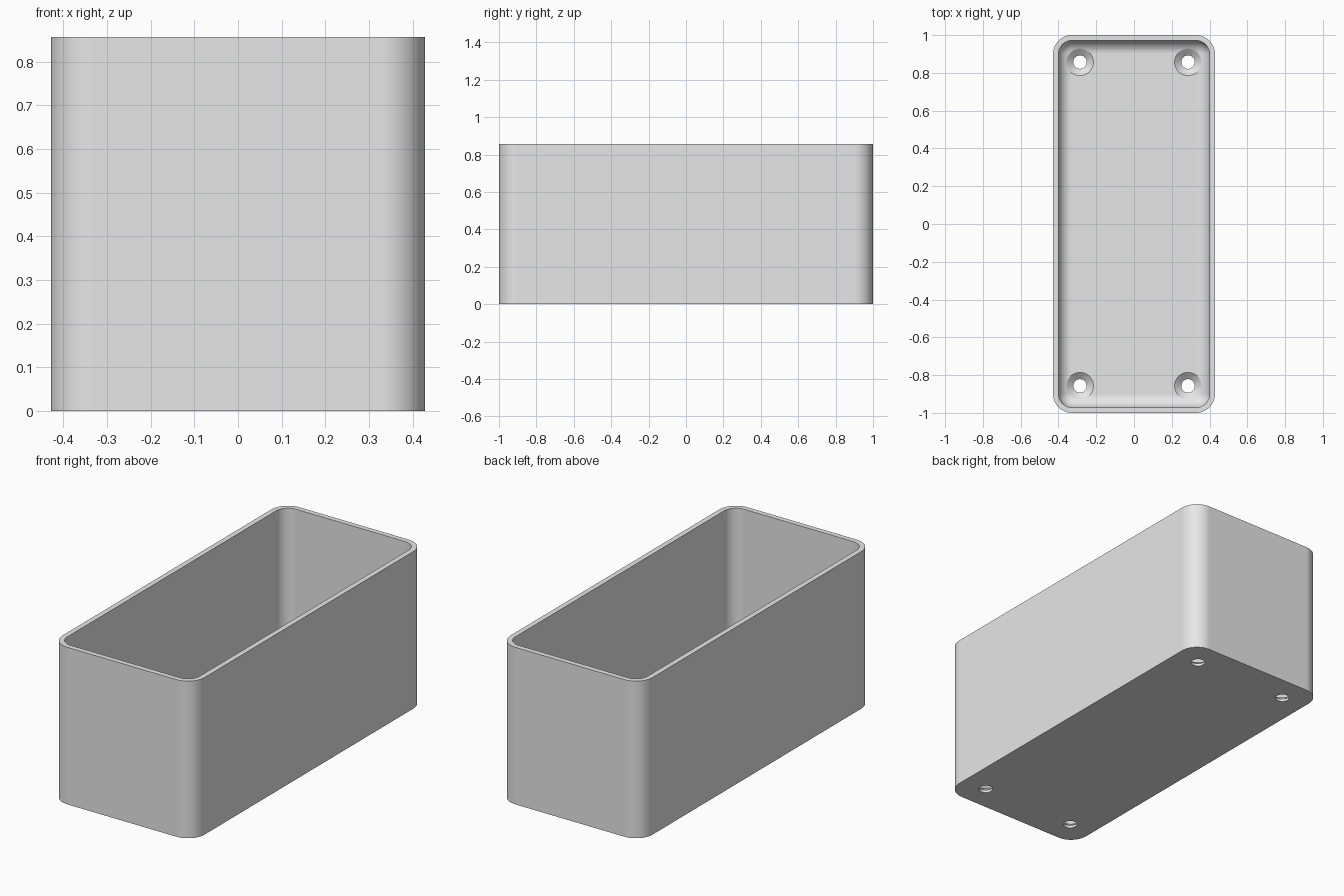
import bpy, bmesh, math

if "Cube" in bpy.data.objects:
    bpy.data.objects.remove(bpy.data.objects["Cube"], do_unlink=True)

HALF_X, HALF_Y, HEIGHT = 0.4286, 1.0, 0.857
WALL, FLOOR, CORNER = 0.0286, 0.043, 0.1
FILLET = CORNER - WALL
HOLE_X, HOLE_Y, HOLE_R, SINK_R = 0.286, 0.857, 0.0357, 0.0714
STEPS = 12

grey = bpy.data.materials.new("light grey plastic")
grey.use_nodes = True
colour = (0.8, 0.8, 0.8, 1)
grey.diffuse_color = colour
grey.node_tree.nodes["Principled BSDF"].inputs["Base Color"].default_value = colour


def make_object(name, bm):
    bmesh.ops.recalc_face_normals(bm, faces=bm.faces)
    mesh = bpy.data.meshes.new(name)
    bm.to_mesh(mesh)
    bm.free()
    mesh.materials.append(grey)
    obj = bpy.data.objects.new(name, mesh)
    bpy.context.collection.objects.link(obj)
    return obj


def rounded_ring(bm, inset, z):
    """Loop of vertices around a rounded rectangle, drawn in by inset."""
    radius = max(CORNER - inset, 0.002)
    cx, cy = HALF_X - inset - radius, HALF_Y - inset - radius
    ring = []
    for quarter, (sx, sy) in enumerate([(1, 1), (-1, 1), (-1, -1), (1, -1)]):
        for i in range(STEPS + 1):
            a = math.pi / 2 * (quarter + i / STEPS)
            ring.append(bm.verts.new((sx * cx + radius * math.cos(a),
                                      sy * cy + radius * math.sin(a), z)))
    return ring


def round_ring(bm, radius, z, x, y, sides=40):
    return [bm.verts.new((x + radius * math.cos(2 * math.pi * i / sides),
                          y + radius * math.sin(2 * math.pi * i / sides), z))
            for i in range(sides)]


def skin(bm, rings):
    """Bridge successive rings and cap both ends."""
    for a, b in zip(rings, rings[1:]):
        for i in range(len(a)):
            j = (i + 1) % len(a)
            bm.faces.new((a[i], a[j], b[j], b[i]))
    bm.faces.new(rings[0])
    bm.faces.new(rings[-1])


# Open box: outer wall, rim, inner wall, then the curve into the floor
bm = bmesh.new()
profile = [(0, 0), (0, HEIGHT), (WALL, HEIGHT)]
for i in range(STEPS + 1):
    a = math.pi / 2 * i / STEPS
    profile.append((WALL + FILLET * (1 - math.cos(a)),
                    FLOOR + FILLET * (1 - math.sin(a))))
skin(bm, [rounded_ring(bm, inset, z) for inset, z in profile])
box = make_object("open_box", bm)

# Countersunk screw holes, one in each floor corner
bm = bmesh.new()
for x in (-HOLE_X, HOLE_X):
    for y in (-HOLE_Y, HOLE_Y):
        skin(bm, [round_ring(bm, r, z, x, y) for r, z in (
            (HOLE_R, -0.05), (HOLE_R, FLOOR / 3),
            (SINK_R, FLOOR), (SINK_R, FLOOR + 0.03))])
cutter = make_object("screw_hole_cutter", bm)
cutter.hide_render = True

bpy.ops.object.select_all(action="DESELECT")
bpy.context.view_layer.objects.active = box
box.select_set(True)
cut = box.modifiers.new("screw holes", "BOOLEAN")
cut.operation = "DIFFERENCE"
cut.solver = "EXACT"
cut.object = cutter
bpy.ops.object.modifier_apply(modifier=cut.name)
bpy.data.objects.remove(cutter, do_unlink=True)

# Smooth corners, crisp rim, flat walls
bpy.ops.object.shade_smooth_by_angle(angle=math.radians(30))
normals = box.modifiers.new("flat walls", "WEIGHTED_NORMAL")
normals.keep_sharp = True
